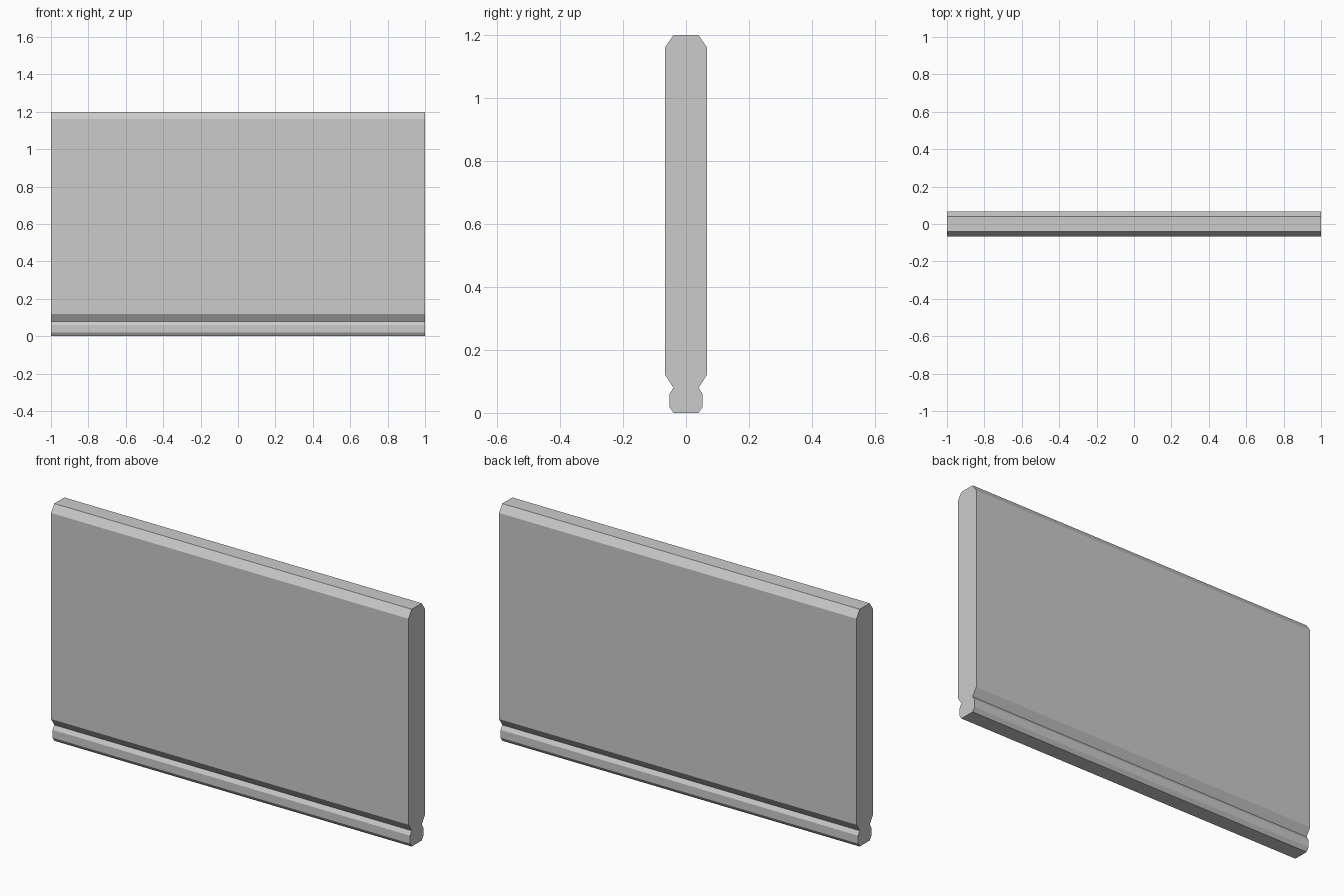
import bpy
import bmesh

if "Cube" in bpy.data.objects:
    bpy.data.objects.remove(bpy.data.objects["Cube"])

LENGTH = 2.0

# Half cross-section (y, z) from the foot up to the chamfered top edge
half = [(0.04, 0.0), (0.053, 0.02), (0.053, 0.06), (0.04, 0.08),
        (0.066, 0.12), (0.066, 1.162), (0.04, 1.2)]

# Mirror into a closed outline
outline = half + [(-y, z) for y, z in reversed(half)]


def extrude_profile(name, points, length):
    """Extrude a closed y-z outline along x, centred on x = 0."""
    bm = bmesh.new()
    face = bm.faces.new([bm.verts.new((-length / 2, y, z)) for y, z in points])
    result = bmesh.ops.extrude_face_region(bm, geom=[face], use_keep_orig=True)
    moved = [g for g in result["geom"] if isinstance(g, bmesh.types.BMVert)]
    bmesh.ops.translate(bm, verts=moved, vec=(length, 0, 0))
    bmesh.ops.recalc_face_normals(bm, faces=bm.faces)
    mesh = bpy.data.meshes.new(name)
    bm.to_mesh(mesh)
    bm.free()
    obj = bpy.data.objects.new(name, mesh)
    bpy.context.collection.objects.link(obj)
    return obj


# Wall panel with grooved foot rail
extrude_profile("wall_panel", outline, LENGTH)
